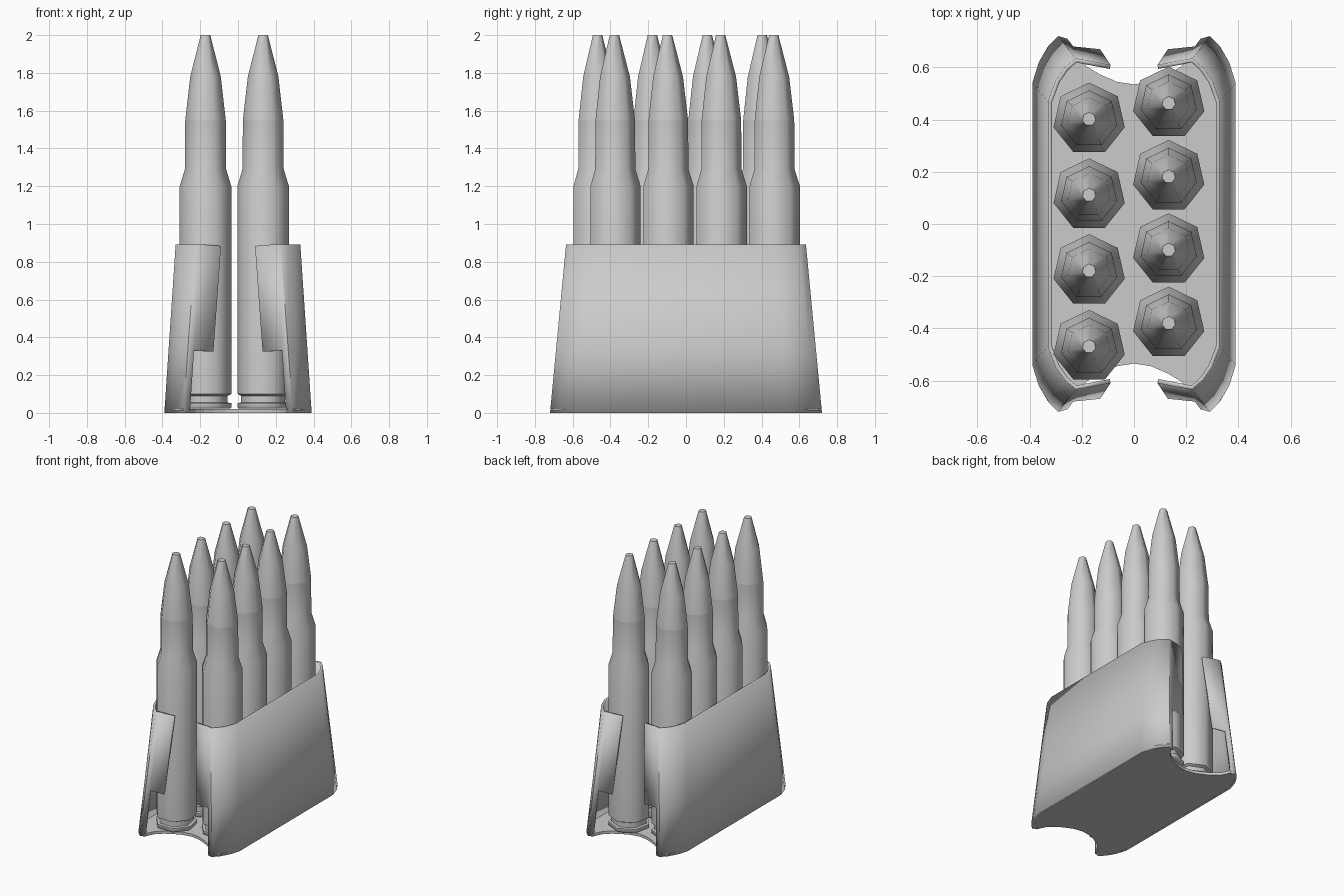
import bpy, bmesh, math

if "Cube" in bpy.data.objects:
    bpy.data.objects.remove(bpy.data.objects["Cube"])


def make_object(name, verts, faces, angle):
    mesh = bpy.data.meshes.new(name)
    mesh.from_pydata(verts, [], faces)
    mesh.update()
    ob = bpy.data.objects.new(name, mesh)
    bpy.context.collection.objects.link(ob)
    bpy.ops.object.select_all(action='DESELECT')
    ob.select_set(True)
    bpy.context.view_layer.objects.active = ob
    if angle:
        bpy.ops.object.shade_smooth_by_angle(angle=math.radians(angle))
    return ob


def lathe(name, profile, sides=7):
    """Revolve (radius, z) rings around z, first corner pointing to +y."""
    verts, faces = [], []
    for r, z in profile:
        for k in range(sides):
            a = math.pi / 2 + 2 * math.pi * k / sides
            verts.append((r * math.cos(a), r * math.sin(a), z))
    for j in range(len(profile) - 1):
        for k in range(sides):
            a, b = j * sides + k, j * sides + (k + 1) % sides
            faces.append((a, b, b + sides, a + sides))
    faces.append(tuple(reversed(range(sides))))
    top = (len(profile) - 1) * sides
    faces.append(tuple(range(top, top + sides)))
    return make_object(name, verts, faces, 55)


def place(source, name, x, y):
    ob = source.copy()
    ob.name = name
    ob.location = (x, y, 0)
    bpy.context.collection.objects.link(ob)


# Cartridges: brass case and pointed tip, in two staggered rows
case = lathe("case", [(0.132, 0.022), (0.14, 0.03), (0.14, 0.052), (0.12, 0.055),
                      (0.12, 0.09), (0.14, 0.10), (0.14, 1.20), (0.112, 1.29),
                      (0.11, 1.55)])
tip = lathe("tip", [(0.11, 1.55), (0.083, 1.78), (0.026, 2.0)])
spots = [(-0.172, 0.402 - 0.2905 * i) for i in range(4)]
spots += [(0.133, 0.463 - 0.281 * i) for i in range(4)]
case.location = tip.location = (*spots[0], 0)
for i, (x, y) in enumerate(spots[1:], 2):
    place(case, f"case_{i}", x, y)
    place(tip, f"tip_{i}", x, y)

# Clip side wall: tapered, wraps round the ends, flaps above a lower notch
low = [(0.255, 0.71), (0.29, 0.72), (0.33, 0.68), (0.365, 0.62), (0.39, 0.54)]
high = [(0.195, 0.63), (0.225, 0.635), (0.265, 0.60), (0.30, 0.55), (0.33, 0.47)]
H, NOTCH = 0.892, 0.33
half = []
for (x0, y0), (x1, y1) in zip(low, high):
    t = NOTCH / H
    half.append([(x0, y0, 0), (x0 + (x1 - x0) * t, y0 + (y1 - y0) * t, NOTCH),
                 (x1, y1, H)])
flap = [None, (0.13, 0.67, NOTCH - 0.005), (0.09, 0.61, H - 0.008)]
half = [flap] + half
columns = [[p and (p[0], -p[1], p[2]) for p in col] for col in half] + half[::-1]
verts, index, faces = [], {}, []
for i, col in enumerate(columns):
    for j, p in enumerate(col):
        if p:
            index[i, j] = len(verts)
            verts.append(p)
for i in range(len(columns) - 1):
    for j in range(2):
        corners = [(i, j), (i + 1, j), (i + 1, j + 1), (i, j + 1)]
        if all(c in index for c in corners):
            faces.append([index[c] for c in corners])
wall = make_object("clip_wall_right", verts, faces, 35)
solid = wall.modifiers.new("thickness", 'SOLIDIFY')
solid.thickness = 0.016
solid.offset = -1
other = wall.copy()
other.name = "clip_wall_left"
other.rotation_euler.z = math.pi
bpy.context.collection.objects.link(other)

# Clip floor with scooped ends
quarter = [(0.388, 0.54), (0.363, 0.619), (0.329, 0.679), (0.29, 0.718), (0.256, 0.709),
           (0.225, 0.645), (0.18, 0.603), (0.13, 0.573), (0.065, 0.545)]
end = quarter + [(0, 0.535)] + [(-x, y) for x, y in quarter[::-1]]
outline = end + [(-x, -y) for x, y in end]
n = len(outline)
floor_verts = [(x, y, z) for z in (0, 0.02) for x, y in outline]
floor_faces = [tuple(range(n))[::-1], tuple(range(n, 2 * n))]
floor_faces += [(k, (k + 1) % n, (k + 1) % n + n, k + n) for k in range(n)]
floor = make_object("clip_floor", floor_verts, floor_faces, 0)
bm = bmesh.new()
bm.from_mesh(floor.data)
bmesh.ops.recalc_face_normals(bm, faces=bm.faces)
bm.to_mesh(floor.data)
bm.free()
